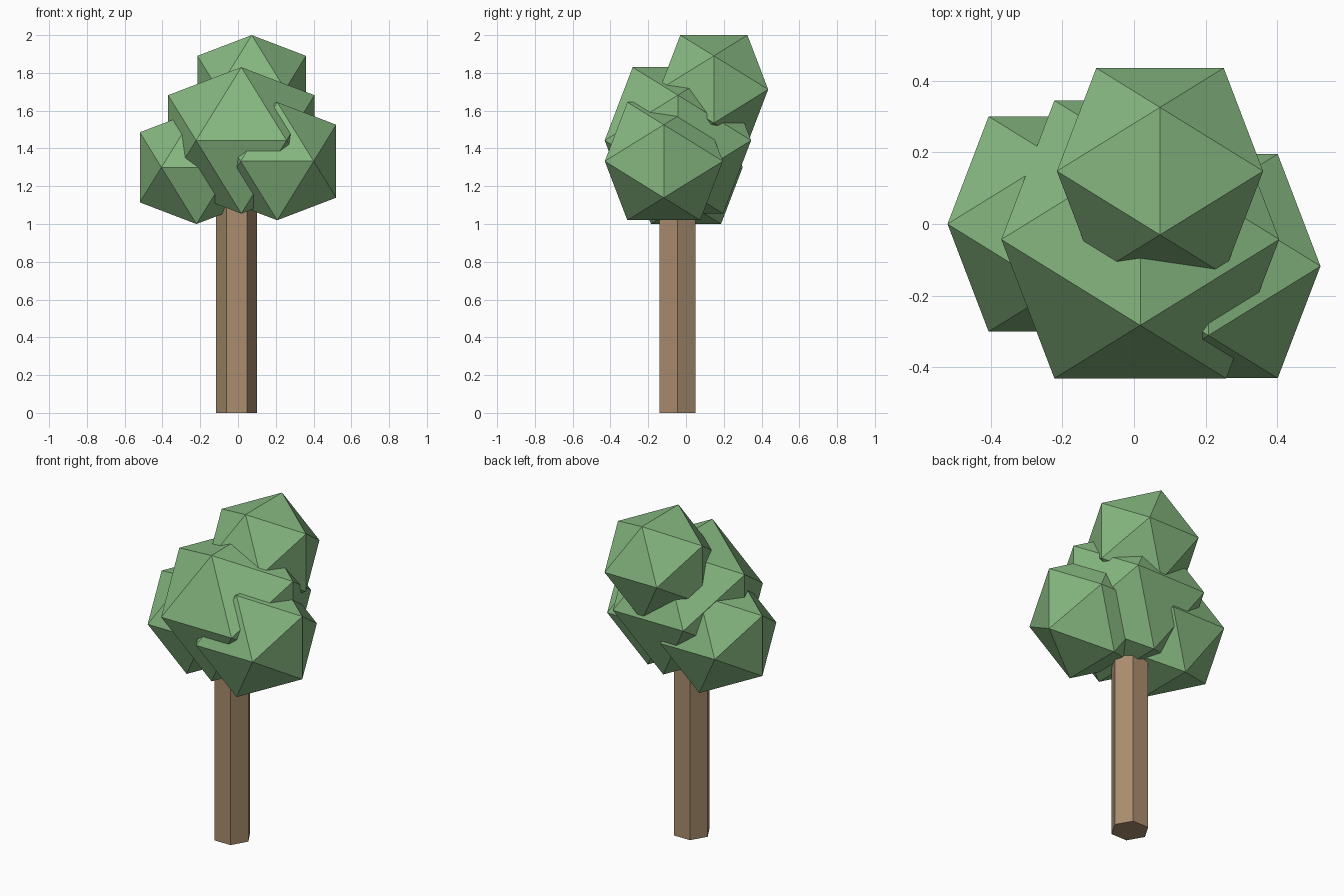
import bpy, bmesh, math
from mathutils import Vector, Matrix

cube = bpy.data.objects.get("Cube")
if cube:
    bpy.data.objects.remove(cube, do_unlink=True)


def make_material(name, rgb):
    mat = bpy.data.materials.new(name)
    mat.use_nodes = True
    mat.diffuse_color = (*rgb, 1)
    bsdf = next(n for n in mat.node_tree.nodes if n.type == 'BSDF_PRINCIPLED')
    bsdf.inputs["Base Color"].default_value = (*rgb, 1)
    bsdf.inputs["Roughness"].default_value = 0.9
    return mat


leaf_green = make_material("leaf_green", (0.238, 0.474, 0.216))
bark_brown = make_material("bark_brown", (0.402, 0.270, 0.156))


def finish(bm, name, mat):
    bmesh.ops.recalc_face_normals(bm, faces=bm.faces)
    mesh = bpy.data.meshes.new(name)
    bm.to_mesh(mesh)
    bm.free()
    mesh.materials.append(mat)
    obj = bpy.data.objects.new(name, mesh)
    bpy.context.collection.objects.link(obj)
    return obj


def leaf_clump(name, center, half):
    """Icosahedron from three golden rectangles, edge-up along y."""
    short = half * 2 / (1 + math.sqrt(5))
    bm = bmesh.new()
    for s in (-short, short):
        for t in (-half, half):
            for corner in ((0, s, t), (s, t, 0), (t, 0, s)):
                bm.verts.new(Vector(center) + Vector(corner))
    bmesh.ops.convex_hull(bm, input=bm.verts)
    return finish(bm, name, leaf_green)


# Foliage: four overlapping faceted clumps
leaf_clump("top_foliage", (0.0725, 0.1475, 1.7125), 0.2875)
leaf_clump("front_foliage", (0.0175, -0.043, 1.4425), 0.3875)
leaf_clump("left_foliage", (0.2075, -0.1175, 1.3325), 0.3125)
leaf_clump("right_foliage", (-0.22, 0.0, 1.30), 0.30)

# Trunk: six-sided post reaching into the foliage
height, radius = 1.2, 0.109
bm = bmesh.new()
bmesh.ops.create_cone(bm, cap_ends=True, segments=6, radius1=radius,
                      radius2=radius, depth=height)
# Turn the post so that a flat side faces the front
first = bm.verts[:][0].co
bmesh.ops.rotate(bm, verts=bm.verts, cent=(0, 0, 0),
                 matrix=Matrix.Rotation(-math.atan2(first.y, first.x), 3, 'Z'))
bmesh.ops.translate(bm, verts=bm.verts, vec=(-0.0075, -0.045, height / 2))
finish(bm, "trunk", bark_brown)
